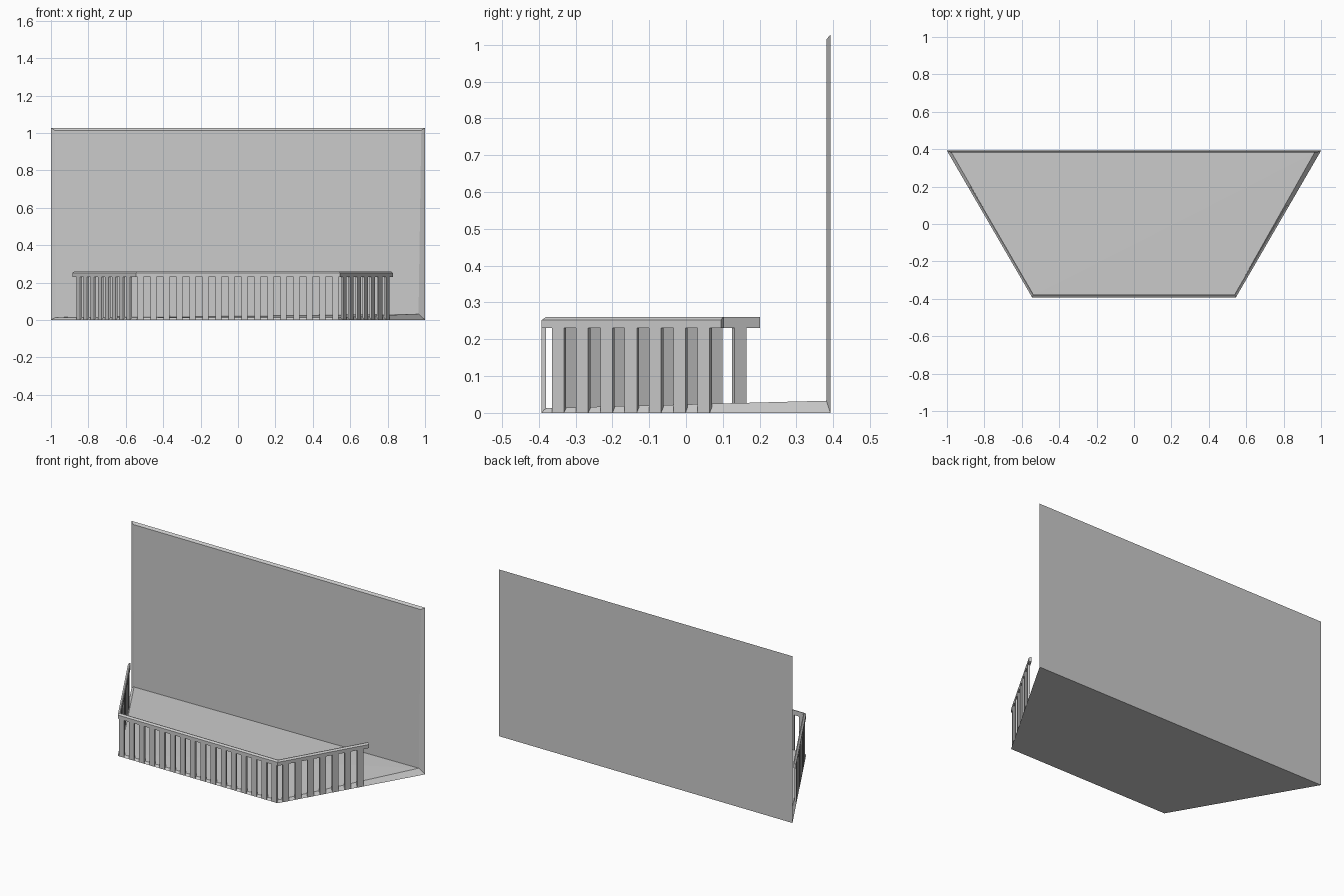
import bpy
from mathutils import Vector

if "Cube" in bpy.data.objects:
    bpy.data.objects.remove(bpy.data.objects["Cube"])

T = 0.015           # railing thickness
Y0 = -0.392         # front edge
CORNER = 0.545      # half width of the front edge
SLOPE = (1 - CORNER) / 0.784


def make(name, verts, faces):
    me = bpy.data.meshes.new(name)
    me.from_pydata([tuple(v) for v in verts], [], faces)
    me.update()
    ob = bpy.data.objects.new(name, me)
    bpy.context.collection.objects.link(ob)
    return ob


def side_x(y):
    return CORNER + SLOPE * (y - Y0)


# Balcony floor and back wall: one thin L-shaped shell with mitred rims
outer = [(-CORNER, Y0, 0), (CORNER, Y0, 0), (1, 0.392, 0),
         (-1, 0.392, 0), (-1, 0.392, 1.027), (1, 0.392, 1.027)]
inner = [(-0.535, -0.382, 0.013), (0.535, -0.382, 0.013), (0.965, 0.381, 0.033),
         (-0.975, 0.381, 0.014), (-0.98, 0.381, 1.014), (0.98, 0.381, 1.014)]
loop = [0, 1, 2, 5, 4, 3]
faces = [(3, 2, 1, 0), (2, 3, 4, 5), (6, 7, 8), (6, 8, 9), (9, 8, 11, 10)]
for a, b in zip(loop, loop[1:] + loop[:1]):
    faces.append((a, b, b + 6, a + 6))
make("floor_and_back_wall", outer + inner, faces)

# Handrail: sloped-top profile swept along the three front sides
yl, yr = 0.193, 0.095
path = [Vector((-side_x(yl), yl)), Vector((-CORNER, Y0)),
        Vector((CORNER, Y0)), Vector((side_x(yr), yr))]
inset = [Vector((0.864, 0.503)), Vector((0.577, 1)),
         Vector((-0.577, 1)), Vector((-0.864, 0.503))]
profile = [(0, 0.23), (0, 0.252), (T * 0.7, 0.26), (T, 0.26), (T, 0.23)]
verts = []
for p, n in zip(path, inset):
    for off, z in profile:
        q = p + n * off
        verts.append((q.x, q.y, z))
k = len(profile)
faces = [tuple(range(k - 1, -1, -1)), tuple(range(3 * k, 4 * k))]
for s in range(3):
    for i in range(k):
        j = (i + 1) % k
        faces.append((s * k + i, s * k + j, (s + 1) * k + j, (s + 1) * k + i))
make("handrail", verts, faces)


# Balusters: flat upright slats following the railing line
def slats(name, centres, along, inward, width):
    verts, faces = [], []
    for c in centres:
        b = len(verts)
        for z in (0.0, 0.232):
            for u, v in ((-1, 0), (1, 0), (1, 1), (-1, 1)):
                q = c + along * (u * width / 2) + inward * (v * T * 0.8)
                verts.append((q.x, q.y, z))
        faces += [tuple(b + i for i in f) for f in (
            (3, 2, 1, 0), (4, 5, 6, 7), (0, 1, 5, 4),
            (1, 2, 6, 5), (2, 3, 7, 6), (3, 0, 4, 7))]
    make(name, verts, faces)


slats("front_balusters",
      [Vector((-0.521 + 0.0695 * i, Y0)) for i in range(16)],
      Vector((1, 0)), Vector((0, 1)), 0.034)
for name, sx, last, n in (("left_balusters", -1, 0.142, 8),
                          ("right_balusters", 1, 0.048, 7)):
    ys = [last - 0.066 * i for i in range(n)]
    slats(name, [Vector((sx * side_x(y), y)) for y in ys],
          Vector((0.503, sx * 0.864)), Vector((-sx * 0.864, 0.503)), 0.038)

# Consistent outward normals
import bmesh
for ob in bpy.context.collection.objects:
    bm = bmesh.new()
    bm.from_mesh(ob.data)
    bmesh.ops.recalc_face_normals(bm, faces=bm.faces)
    bm.to_mesh(ob.data)
    bm.free()
